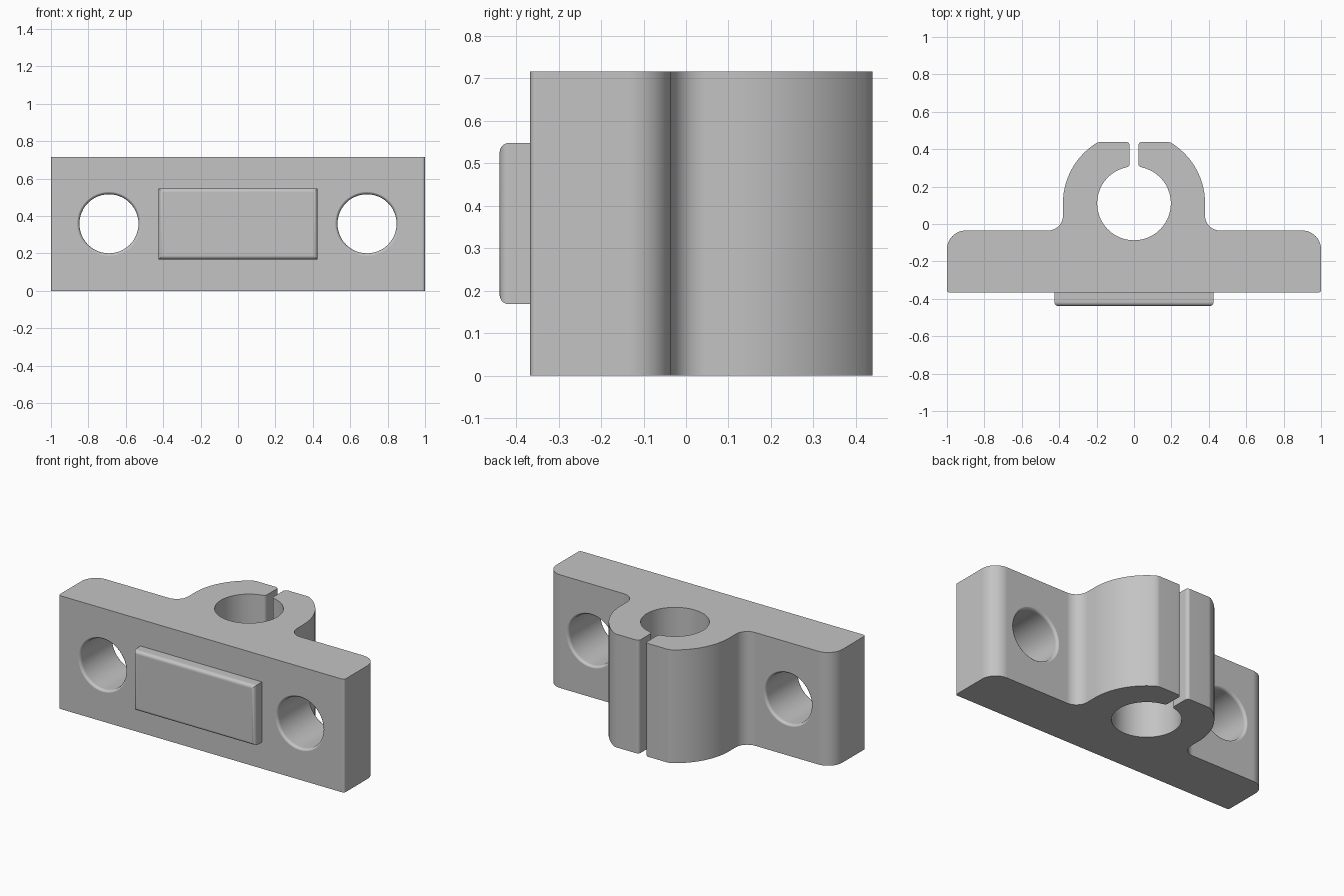
import bpy, bmesh
from math import sin, cos, pi, radians

if "Cube" in bpy.data.objects:
    bpy.data.objects.remove(bpy.data.objects["Cube"], do_unlink=True)

HEIGHT = 0.716
FRONT, BACK = -0.367, -0.035      # flange faces
BORE_Y, TOP_Y = 0.11, 0.439       # bore centre and clamp end

grey = bpy.data.materials.new("plain_grey")
grey.use_nodes = True
grey.diffuse_color = (0.55, 0.55, 0.55, 1)
grey.node_tree.nodes["Principled BSDF"].inputs["Base Color"].default_value = (0.55, 0.55, 0.55, 1)


def arc(cx, cy, r, start, end, steps):
    angles = [radians(start + (end - start) * i / steps) for i in range(steps + 1)]
    return [(cx + r * cos(a), cy + r * sin(a)) for a in angles]


def make_object(name, bm):
    bmesh.ops.recalc_face_normals(bm, faces=bm.faces)
    mesh = bpy.data.meshes.new(name)
    bm.to_mesh(mesh)
    bm.free()
    obj = bpy.data.objects.new(name, mesh)
    obj.data.materials.append(grey)
    bpy.context.collection.objects.link(obj)
    return obj


def activate(obj):
    bpy.ops.object.select_all(action="DESELECT")
    obj.select_set(True)
    bpy.context.view_layer.objects.active = obj


def finish(obj):
    activate(obj)
    bpy.ops.object.shade_smooth_by_angle(angle=radians(30))
    weighted = obj.modifiers.new("weighted_normals", "WEIGHTED_NORMAL")
    weighted.keep_sharp = True


# Flange and split clamp: half outline, mirrored and extruded
half = arc(0, BORE_Y, 0.197, -90, 77, 36)                 # bore
half += arc(0.043, 0.323, 0.02, 265, 180, 5)              # inner slot corner
half += arc(0.043, TOP_Y - 0.02, 0.02, 180, 90, 6)        # slot mouth
half += [(0.18, TOP_Y)]
half += arc(0, BORE_Y, 0.38, 58.5, 0, 20)                 # clamp outside
half += arc(0.46, BACK + 0.08, 0.08, 180, 270, 10)        # root fillet
half += arc(0.9, BACK - 0.1, 0.1, 90, 0, 12)              # rear flange corner
half += arc(0.985, FRONT + 0.015, 0.015, 0, -90, 4)       # front flange corner
outline = half + [(-x, y) for x, y in reversed(half[1:])]

bm = bmesh.new()
base = bm.faces.new([bm.verts.new((x, y, 0)) for x, y in outline])
extruded = bmesh.ops.extrude_face_region(bm, geom=[base])
top = [v for v in extruded["geom"] if isinstance(v, bmesh.types.BMVert)]
bmesh.ops.translate(bm, verts=top, vec=(0, 0, HEIGHT))
body = make_object("clamp_body", bm)

# Bolt holes with rounded rims, cut by turned profiles
HOLE, RIM, SIDES = 0.158, 0.02, 48
rim = arc(HOLE + RIM, FRONT + RIM - 0.001, RIM, 270, 180, 6)
rim_back = arc(HOLE + RIM, BACK - RIM + 0.001, RIM, 180, 90, 6)
profile = [(HOLE + RIM, FRONT - 0.05)] + rim + rim_back + [(HOLE + RIM, BACK + 0.05)]

for side in (-1, 1):
    bm = bmesh.new()
    rings = [[bm.verts.new((side * 0.69 + r * cos(2 * pi * i / SIDES), y,
                            HEIGHT / 2 + r * sin(2 * pi * i / SIDES)))
              for i in range(SIDES)] for r, y in profile]
    for a, b in zip(rings, rings[1:]):
        for i in range(SIDES):
            j = (i + 1) % SIDES
            bm.faces.new((a[i], a[j], b[j], b[i]))
    bm.faces.new(rings[0])
    bm.faces.new(rings[-1])
    cutter = make_object("hole_cutter", bm)
    cutter.hide_render = True
    cut = body.modifiers.new("bolt_hole", "BOOLEAN")
    cut.operation, cut.solver, cut.object = "DIFFERENCE", "EXACT", cutter
    activate(body)
    bpy.ops.object.modifier_apply(modifier=cut.name)
    bpy.data.objects.remove(cutter, do_unlink=True)
finish(body)

# Raised front pad with rounded front edges
bm = bmesh.new()
bmesh.ops.create_cube(bm, size=1)
PAD_FRONT, PAD_BACK = -0.439, FRONT + 0.005
for v in bm.verts:
    v.co = (v.co.x * 0.85, PAD_FRONT if v.co.y < 0 else PAD_BACK,
            HEIGHT / 2 + v.co.z * 0.38)
edges = [e for e in bm.edges if all(v.co.y < FRONT for v in e.verts)]
bmesh.ops.bevel(bm, geom=edges, offset=0.022, segments=5, profile=0.5, affect="EDGES")
finish(make_object("front_pad", bm))
